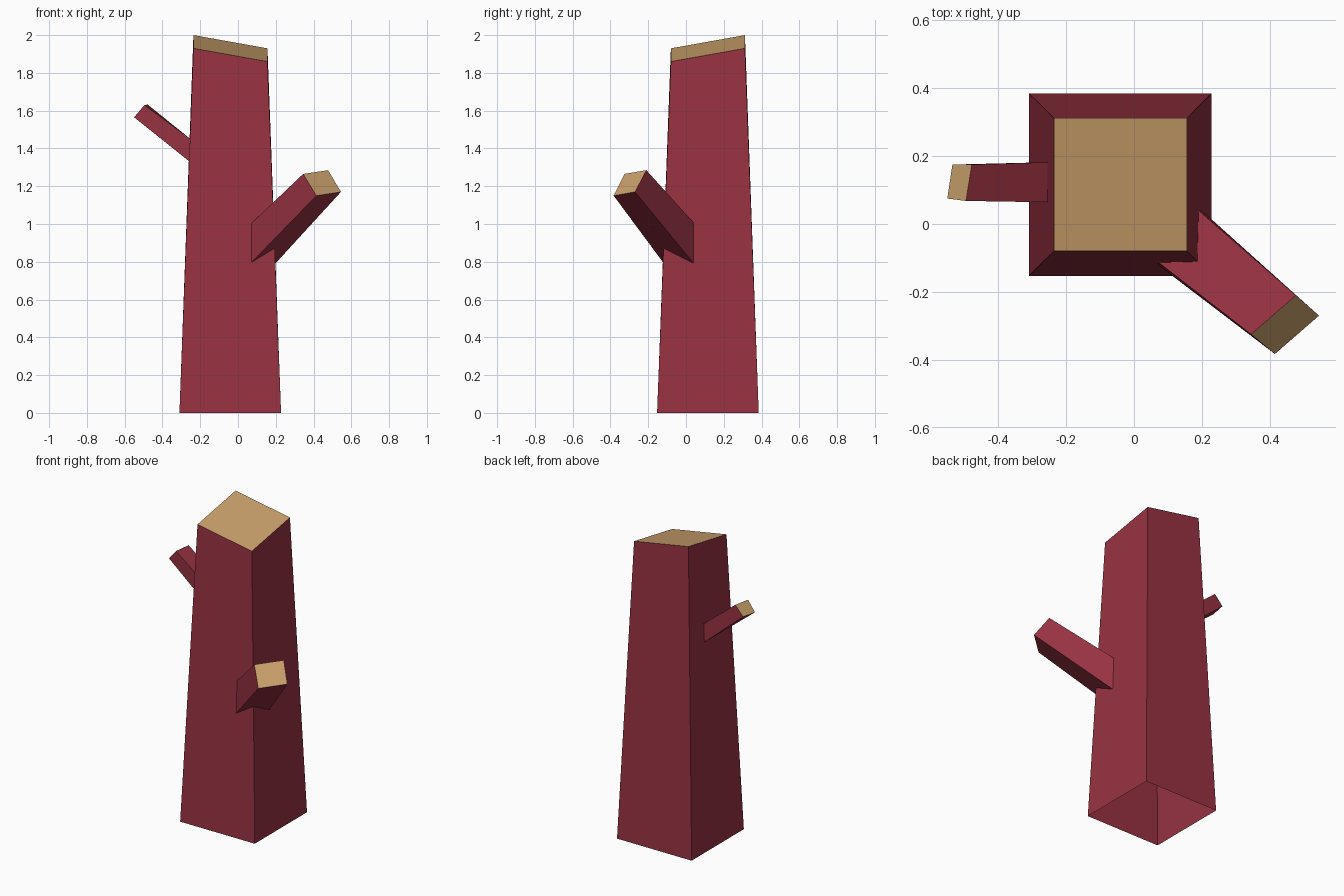
import bpy


def material(name, rgb):
    m = bpy.data.materials.new(name)
    m.diffuse_color = (*rgb, 1.0)
    return m


BARK = material("red bark", (0.31, 0.032, 0.054))
WOOD = material("cut wood", (0.60, 0.36, 0.15))


def log(name, base, tip):
    """Open four-sided log from a base ring to a cut tip (rings anticlockwise seen from the tip)."""
    n = len(base)
    faces = [(i, (i + 1) % n, n + (i + 1) % n, n + i) for i in range(n)]
    faces.append(tuple(range(n, 2 * n)))
    mesh = bpy.data.meshes.new(name)
    mesh.from_pydata(base + tip, [], faces)
    mesh.materials.append(BARK)
    mesh.materials.append(WOOD)
    mesh.polygons[n].material_index = 1  # the cut end
    mesh.update()
    obj = bpy.data.objects.new(name, mesh)
    bpy.context.collection.objects.link(obj)
    return obj


# Tapered trunk, open below, with a slanted cut on top
log("trunk",
    [(-0.31, -0.153, 0), (0.228, -0.153, 0), (0.228, 0.385, 0), (-0.31, 0.385, 0)],
    [(-0.236, -0.08, 1.93), (0.156, -0.08, 1.86), (0.156, 0.312, 1.93), (-0.236, 0.312, 2.0)])

# Thick branch growing from the front right corner
log("large_branch",
    [(0.07, -0.12, 0.795), (0.197, 0.042, 0.79), (0.188, 0.042, 1.005), (0.072, -0.113, 1.005)],
    [(0.415, -0.383, 1.15), (0.545, -0.27, 1.17), (0.477, -0.21, 1.285), (0.345, -0.325, 1.265)])

# Thin branch on the left side
log("small_branch",
    [(-0.256, 0.182, 1.33), (-0.256, 0.064, 1.33), (-0.252, 0.064, 1.45), (-0.252, 0.182, 1.45)],
    [(-0.535, 0.175, 1.57), (-0.55, 0.075, 1.565), (-0.495, 0.068, 1.63), (-0.478, 0.175, 1.632)])
